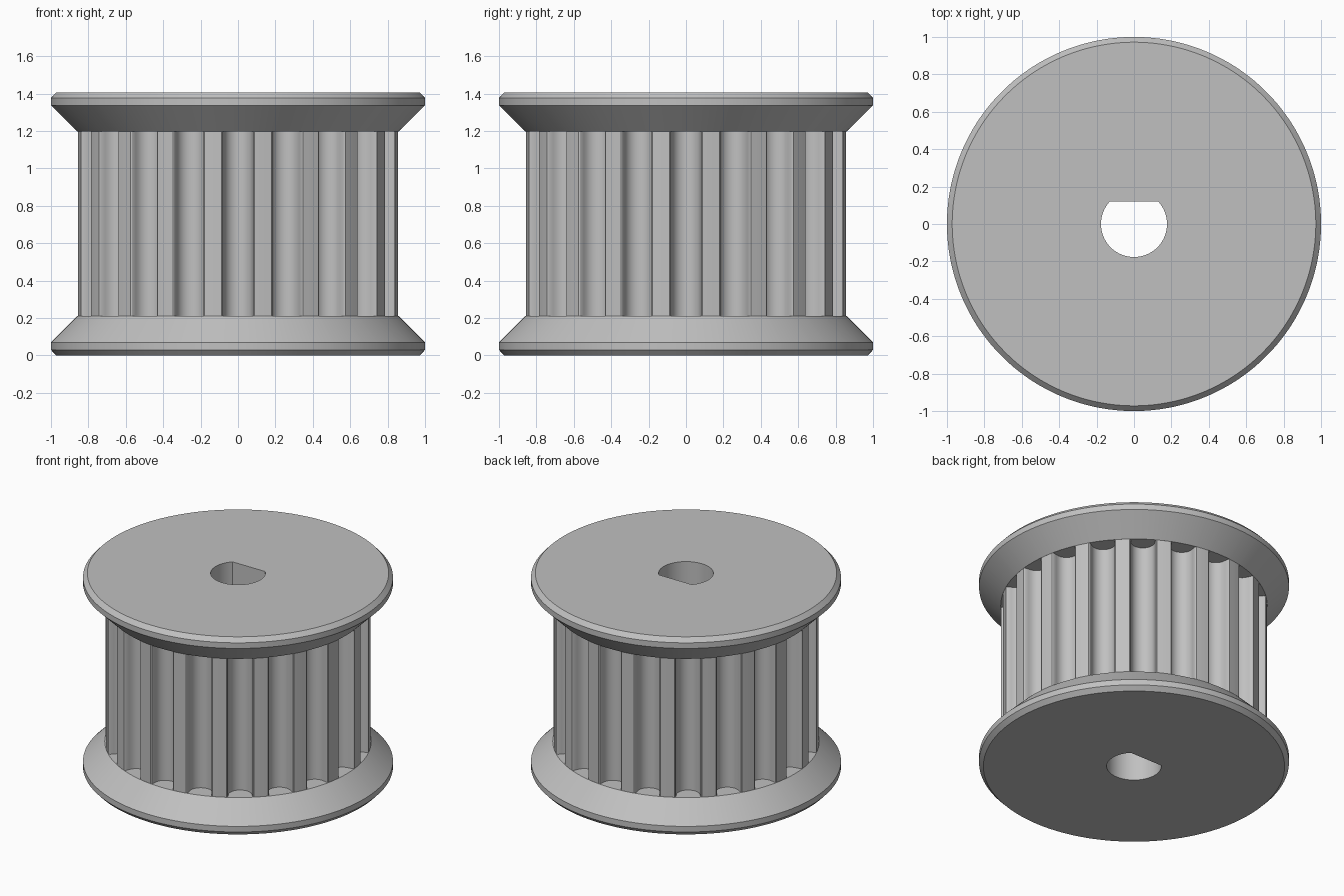
import bpy, bmesh
from math import sin, cos, pi, atan2, asin, hypot, radians

cube = bpy.data.objects.get("Cube")
if cube:
    bpy.data.objects.remove(cube, do_unlink=True)

TEETH = 20
TOOTH_R = 0.855
GROOVE_W, GROOVE_D = 0.077, 0.11
BORE_R, BORE_FLAT = 0.1765, 0.121
PITCH = 2 * pi / TEETH

metal = bpy.data.materials.new("grey metal")
metal.use_nodes = True
colour = (0.53, 0.53, 0.53, 1)
metal.diffuse_color = colour
metal.node_tree.nodes["Principled BSDF"].inputs["Base Color"].default_value = colour


def groove_half():
    """Half of one rounded belt groove as (sideways, depth), centre to lip."""
    centre = GROOVE_D - GROOVE_W
    pts = [(GROOVE_W * sin(i * pi / 12), centre + GROOVE_W * cos(i * pi / 12))
           for i in range(7)]
    return pts + [(0.079, 0.013), (0.083, 0.004), (0.089, 0)]


# Tooth outline in polar form (angle, radius), shared by every ring
half = [(atan2(x, TOOTH_R - d), hypot(x, TOOTH_R - d)) for x, d in groove_half()]
lip, lip_r = half[-1]
land = PITCH - 2 * lip
one = [(-a, r) for a, r in reversed(half[1:])] + half
one += [(lip + land * k / 3, lip_r) for k in (1, 2)]
outline = [(a + k * PITCH, r) for k in range(TEETH) for a, r in one]

# Move the nearest land points onto the two corners of the D-shaped bore
corner = asin(BORE_FLAT / BORE_R)
for target in (corner, pi - corner):
    i = min((j for j, p in enumerate(outline) if abs(p[1] - lip_r) < 1e-6),
            key=lambda j: abs(outline[j][0] - target))
    if outline[i - 1][0] < target < outline[i + 1][0]:
        outline[i] = (target, lip_r)
    else:
        k = next(j for j, p in enumerate(outline) if p[0] > target)
        t = (target - outline[k - 1][0]) / (outline[k][0] - outline[k - 1][0])
        r = outline[k - 1][1] * (1 - t) + outline[k][1] * t
        outline.insert(k, (target, r))


def circle(r):
    return lambda a, tooth_r: r


def teeth(a, tooth_r):
    return tooth_r


def bore(a, tooth_r):
    return min(BORE_R, BORE_FLAT / sin(a)) if sin(a) > 0 else BORE_R


# Cross-section from bottom bore edge, around both flanges, to top bore edge
sections = [
    (bore, 0), (circle(0.972), 0), (circle(1), 0.03), (circle(1), 0.07),
    (circle(0.86), 0.21), (teeth, 0.21),
    (teeth, 1.198), (circle(0.86), 1.198),
    (circle(1), 1.337), (circle(1), 1.377), (circle(0.972), 1.407), (bore, 1.407),
]

bm = bmesh.new()
rings = [[bm.verts.new((f(a, r) * cos(a), f(a, r) * sin(a), z)) for a, r in outline]
         for f, z in sections]
count = len(outline)
for low, high in zip(rings, rings[1:] + rings[:1]):
    for i in range(count):
        j = (i + 1) % count
        bm.faces.new((low[i], low[j], high[j], high[i]))
bmesh.ops.recalc_face_normals(bm, faces=bm.faces)

mesh = bpy.data.meshes.new("toothed_pulley")
bm.to_mesh(mesh)
bm.free()
mesh.materials.append(metal)
pulley = bpy.data.objects.new("toothed_pulley", mesh)
bpy.context.collection.objects.link(pulley)

# Smooth curved walls while keeping the turned edges crisp
bpy.ops.object.select_all(action="DESELECT")
pulley.select_set(True)
bpy.context.view_layer.objects.active = pulley
bpy.ops.object.shade_smooth_by_angle(angle=radians(28))
